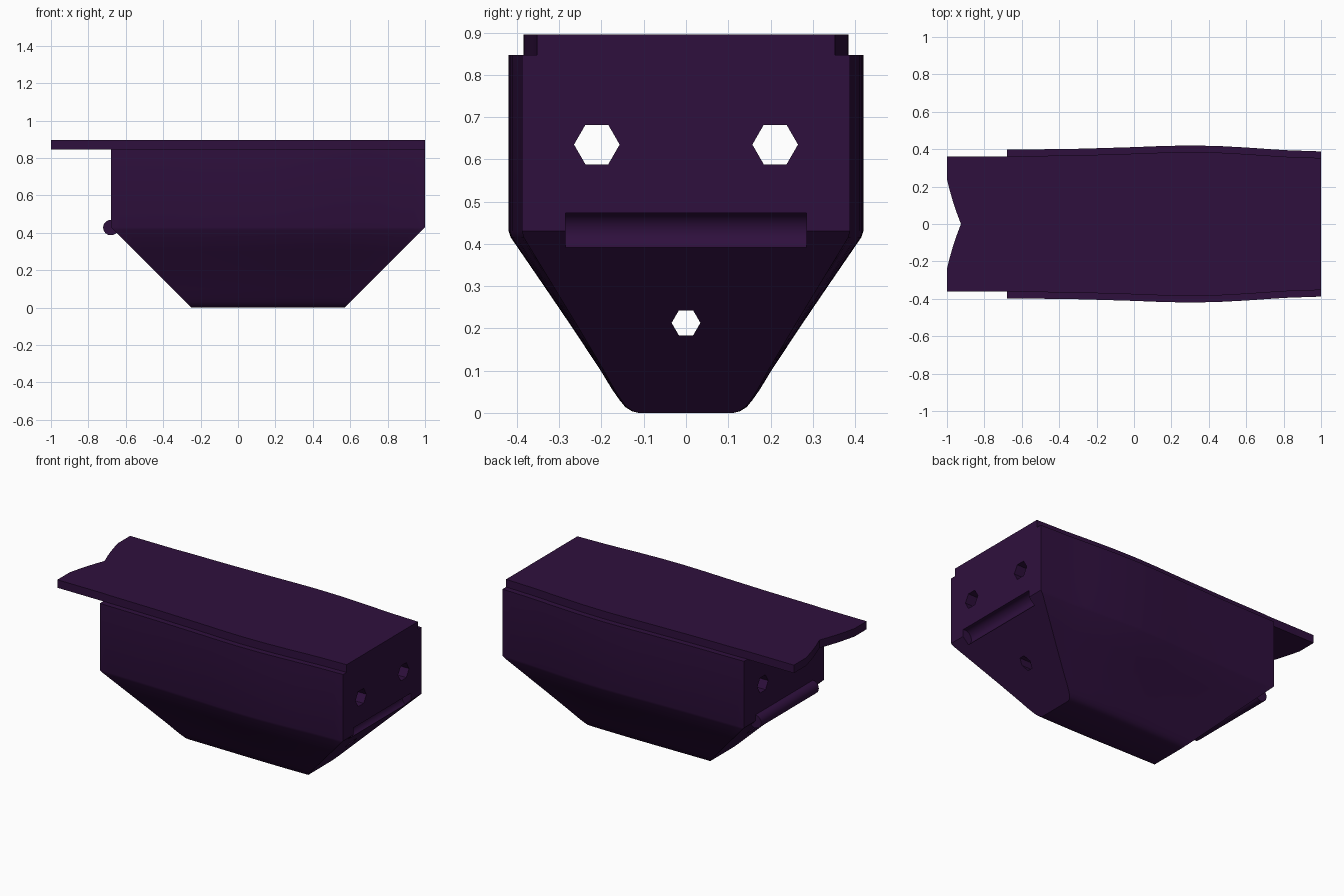
import bpy, bmesh, math

if "Cube" in bpy.data.objects:
    bpy.data.objects.remove(bpy.data.objects["Cube"])

mat = bpy.data.materials.new("dark purple")
mat.diffuse_color = (0.028, 0.005, 0.047, 1)
mat.use_nodes = True
mat.node_tree.nodes["Principled BSDF"].inputs["Base Color"].default_value = mat.diffuse_color


def make(name, verts, faces):
    me = bpy.data.meshes.new(name)
    me.from_pydata(verts, [], faces)
    bm = bmesh.new()
    bm.from_mesh(me)
    bmesh.ops.recalc_face_normals(bm, faces=bm.faces)
    bm.to_mesh(me)
    bm.free()
    me.materials.append(mat)
    ob = bpy.data.objects.new(name, me)
    bpy.context.collection.objects.link(ob)
    return ob


def prism(name, pts, a, b, place):
    """Extrude a 2D outline from a to b; place maps (u, v, w) to xyz."""
    n = len(pts)
    verts = [place(u, v, w) for w in (a, b) for u, v in pts]
    faces = [list(range(n)), list(range(n, 2 * n))]
    faces += [(i, (i + 1) % n, n + (i + 1) % n, n + i) for i in range(n)]
    return make(name, verts, faces)


def circle(cu, cv, r, n):
    return [(cu + r * math.cos(2 * math.pi * i / n), cv + r * math.sin(2 * math.pi * i / n))
            for i in range(n)]


def along_x(u, v, w): return (w, u, v)
def along_y(u, v, w): return (u, w, v)
def along_z(u, v, w): return (u, v, w)


def smooth(ob, angle):
    bpy.ops.object.select_all(action='DESELECT')
    ob.select_set(True)
    bpy.context.view_layer.objects.active = ob
    bpy.ops.object.shade_smooth_by_angle(angle=math.radians(angle))


# gentle side bulge along the length
BULGE = [(-0.68, .397), (-0.3, .402), (0, .411), (.15, .417), (.3, .42),
         (.45, .417), (.6, .409), (.8, .395), (1, .388)]


def half_width(x):
    for (x0, w0), (x1, w1) in zip(BULGE, BULGE[1:]):
        if x <= x1:
            t = max(0, (x - x0) / (x1 - x0))
            return w0 + (w1 - w0) * t
    return BULGE[-1][1]


# body: section rows (z, half width), ends sloped inward below z = 0.43
ROWS = [(.847, .42), (.43, .42), (.415, .415), (.3, .336), (.2, .268), (.1, .202),
        (.054, .174), (.03, .157), (.014, .144), (.004, .128), (0, .112)]
N = 28
verts, faces = [], []
for z, w in ROWS:
    d = max(0, .43 - z)
    for i in range(N + 1):
        x = (-0.68 + d) + (1.68 - 2 * d) * i / N
        y = w * half_width(x) / .42
        verts += [(x, -y, z), (x, y, z)]


def vid(r, i, s): return (r * (N + 1) + i) * 2 + s


for r in range(len(ROWS) - 1):
    for i in range(N):
        for s in (0, 1):
            faces.append((vid(r, i, s), vid(r, i + 1, s), vid(r + 1, i + 1, s), vid(r + 1, i, s)))
    for i in (0, N):
        faces.append((vid(r, i, 0), vid(r, i, 1), vid(r + 1, i, 1), vid(r + 1, i, 0)))
for r in (0, len(ROWS) - 1):
    for i in range(N):
        faces.append((vid(r, i, 0), vid(r, i + 1, 0), vid(r, i + 1, 1), vid(r, i, 1)))
body = make("body", verts, faces)

# hexagonal through holes and the hinge groove
cutters = [prism("hole_cutter", circle(y, z, r, 6), -1.2, 1.2, along_x)
           for y, z, r in ((-.211, .635, .054), (.211, .635, .054), (0, .213, .034))]
cutters.append(prism("groove_cutter", circle(.985, .43, .046, 32), -.285, .285, along_y))
for c in cutters:
    c.hide_render = True
    m = body.modifiers.new("cut", 'BOOLEAN')
    m.operation = 'DIFFERENCE'
    m.solver = 'EXACT'
    m.object = c
    bpy.context.view_layer.objects.active = body
    bpy.ops.object.modifier_apply(modifier=m.name)
for c in cutters:
    bpy.data.objects.remove(c)
smooth(body, 25)

# hinge rod on the left end
rod = prism("hinge_rod", circle(-.68, .428, .041, 32), -.285, .285, along_y)
smooth(rod, 30)

# top plate following the bulge, with a curved notch in the overhanging end
side = [(-1, .36), (-.68, .36)]
side += [(-.68 + 1.68 * i / N, half_width(-.68 + 1.68 * i / N) - .035) for i in range(1, N + 1)]
notch = [(-1, .24), (-.985, .18), (-.968, .12), (-.948, .06)]
half = notch[::-1] + side
outline = [(-.925, 0)] + half + [(x, -y) for x, y in half[::-1]]
plate = prism("top_plate", outline, .845, .895, along_z)
smooth(plate, 15)
